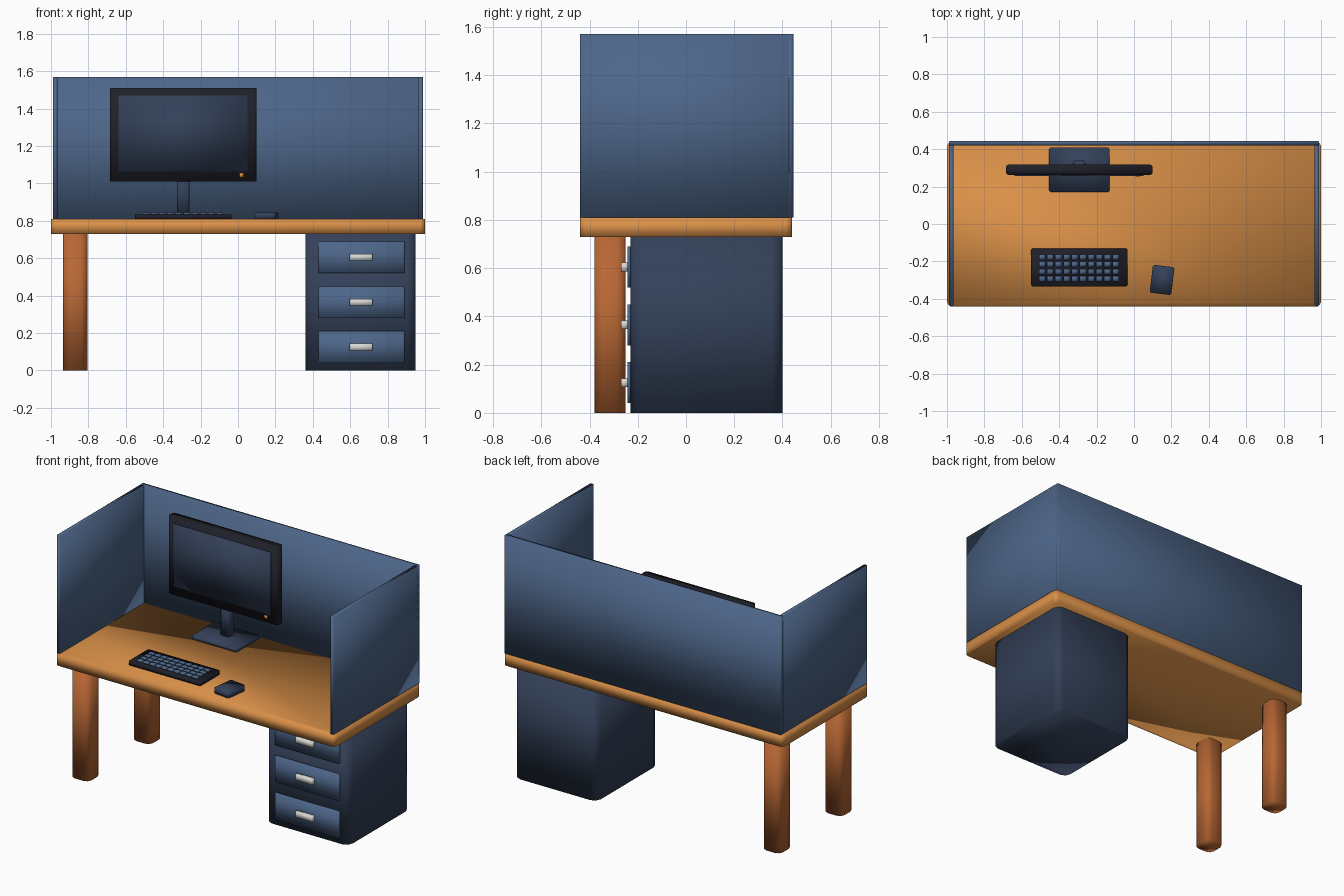
import bpy
import bmesh
from mathutils import Matrix

if "Cube" in bpy.data.objects:
    bpy.data.objects.remove(bpy.data.objects["Cube"], do_unlink=True)


def material(name, r, g, b):
    m = bpy.data.materials.new(name)
    m.use_nodes = True
    m.diffuse_color = (r, g, b, 1)
    node = next(n for n in m.node_tree.nodes if n.type == 'BSDF_PRINCIPLED')
    node.inputs["Base Color"].default_value = (r, g, b, 1)
    node.inputs["Roughness"].default_value = 0.8
    return m


WOOD = material("light wood", 0.70, 0.28, 0.065)
LEG = material("brown wood", 0.48, 0.135, 0.034)
BLUE = material("slate blue", 0.075, 0.132, 0.25)
NAVY = material("dark navy", 0.034, 0.052, 0.10)
BLACK = material("near black", 0.014, 0.014, 0.022)
METAL = material("light metal", 0.68, 0.68, 0.67)
AMBER = material("amber", 0.80, 0.30, 0.05)


def add_box(bm, x, y, z, radius=0.0, segments=1):
    """Box between (min, max) pairs, with its upright edges rounded."""
    centre = [(a + b) / 2 for a, b in (x, y, z)]
    size = [b - a for a, b in (x, y, z)]
    mat = Matrix.Translation(centre) @ Matrix.Diagonal((*size, 1))
    verts = bmesh.ops.create_cube(bm, size=1, matrix=mat)["verts"]
    if radius:
        edges = {e for v in verts for e in v.link_edges
                 if abs(e.verts[0].co.z - e.verts[1].co.z) > size[2] / 2}
        bmesh.ops.bevel(bm, geom=list(edges), offset=radius,
                        segments=segments, profile=0.5, affect='EDGES')


def finish(name, bm, mat):
    mesh = bpy.data.meshes.new(name)
    bm.to_mesh(mesh)
    bm.free()
    mesh.materials.append(mat)
    mesh.shade_smooth()
    obj = bpy.data.objects.new(name, mesh)
    bpy.context.collection.objects.link(obj)
    return obj


def box(name, x, y, z, mat, radius=0.0, segments=1):
    bm = bmesh.new()
    add_box(bm, x, y, z, radius, segments)
    return finish(name, bm, mat)


# Worktop and the two legs on the open side
TOP = 0.81
box("desktop", (-1, 1), (-0.44, 0.44), (0.73, TOP), WOOD, 0.025, 2)
for name, y in (("front_leg", -0.315), ("back_leg", 0.315)):
    box(name, (-0.935, -0.805), (y - 0.065, y + 0.065), (0, 0.73), LEG, 0.035, 2)

# Privacy panels around three sides
box("back_panel", (-0.99, 0.99), (0.42, 0.445), (TOP, 1.57), BLUE, 0.006)
box("right_panel", (-0.99, -0.966), (-0.44, 0.44), (TOP, 1.57), BLUE, 0.006)
box("left_panel", (0.966, 0.99), (-0.44, 0.44), (TOP, 1.57), BLUE, 0.006)

# Drawer cabinet
box("cabinet", (0.36, 0.95), (-0.23, 0.40), (0, 0.73), NAVY, 0.045, 2)
for i in range(3):
    z = 0.125 + i * 0.24
    box(f"drawer_{i + 1}", (0.43, 0.89), (-0.243, -0.225), (z - 0.085, z + 0.085), BLUE, 0.005)
    box(f"handle_{i + 1}", (0.595, 0.72), (-0.27, -0.24), (z - 0.018, z + 0.018), METAL, 0.006)

# Monitor with stand, screen and power light
box("monitor_base", (-0.455, -0.13), (0.17, 0.41), (TOP, 0.83), NAVY, 0.01)
box("monitor_neck", (-0.325, -0.26), (0.28, 0.34), (0.83, 1.05), NAVY, 0.008)
box("monitor_frame", (-0.685, 0.10), (0.262, 0.318), (1.01, 1.51), BLACK, 0.015, 2)
box("screen", (-0.64, 0.052), (0.256, 0.264), (1.065, 1.47), NAVY)
box("power_light", (0.009, 0.029), (0.255, 0.264), (1.035, 1.055), AMBER)

# Keyboard with a grid of keys
box("keyboard", (-0.55, -0.035), (-0.335, -0.13), (TOP, 0.834), BLACK, 0.01, 2)
keys = bmesh.new()
for col in range(10):
    for row in range(4):
        x = -0.491 + col * 0.0437
        y = -0.293 + row * 0.0385
        add_box(keys, (x - 0.018, x + 0.018), (y - 0.015, y + 0.015), (0.832, 0.844))
finish("keys", keys, BLUE)

# Mouse, turned slightly
mouse = box("mouse", (-0.058, 0.058), (-0.075, 0.075), (0, 0.034), NAVY, 0.008)
mouse.location = (0.15, -0.299, TOP)
mouse.rotation_euler.z = -0.12
